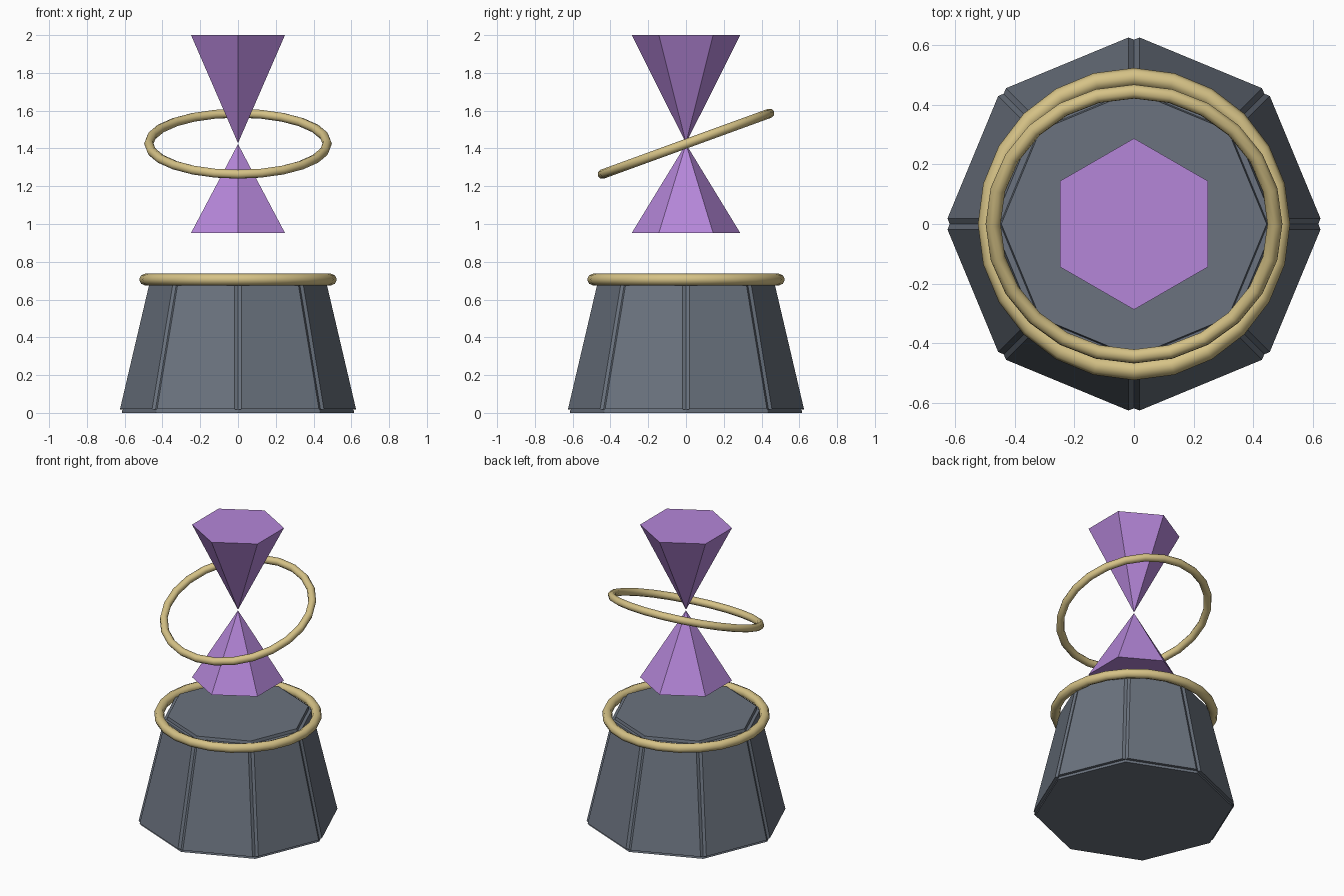
import bpy, bmesh, math
from mathutils import Matrix

cube = bpy.data.objects.get("Cube")
if cube:
    bpy.data.objects.remove(cube, do_unlink=True)


def material(name, colour):
    m = bpy.data.materials.new(name)
    m.use_nodes = True
    m.diffuse_color = (*colour, 1)
    m.node_tree.nodes["Principled BSDF"].inputs["Base Color"].default_value = (*colour, 1)
    return m


slate = material("slate grey", (0.145, 0.17, 0.21))
gold = material("pale gold", (0.67, 0.54, 0.24))
violet = material("violet crystal", (0.46, 0.24, 0.69))


def cone(name, sides, r_low, r_high, z_low, z_high, mat, groove=0):
    """Faceted cone, with optional stepped grooves along every edge."""
    bm = bmesh.new()
    bmesh.ops.create_cone(bm, cap_ends=True, segments=sides, radius1=r_low,
                          radius2=r_high, depth=z_high - z_low,
                          matrix=Matrix.Translation((0, 0, (z_low + z_high) / 2)))
    bmesh.ops.remove_doubles(bm, verts=bm.verts[:], dist=1e-5)
    if groove:
        bmesh.ops.bevel(bm, geom=bm.edges[:], offset=groove, offset_type='OFFSET',
                        segments=2, profile=0.0, affect='EDGES', clamp_overlap=True)
    bmesh.ops.recalc_face_normals(bm, faces=bm.faces[:])
    mesh = bpy.data.meshes.new(name)
    bm.to_mesh(mesh)
    bm.free()
    mesh.materials.append(mat)
    obj = bpy.data.objects.new(name, mesh)
    bpy.context.collection.objects.link(obj)
    return obj


def ring(name, major, minor, z, tilt=0):
    bpy.ops.mesh.primitive_torus_add(major_radius=major, minor_radius=minor,
                                     major_segments=24, minor_segments=8,
                                     location=(0, 0, z),
                                     rotation=(math.radians(tilt), 0, 0))
    obj = bpy.context.object
    obj.name = name
    obj.data.materials.append(gold)
    bpy.ops.object.shade_smooth()


# Eight-sided pedestal with grooved edges
cone("pedestal", 8, 0.637, 0.466, 0, 0.73, slate, groove=0.02)

# Rim ring on the pedestal and tilted ring around the crystals
ring("rim_ring", 0.492, 0.031, 0.706)
ring("floating_ring", 0.472, 0.025, 1.425, tilt=20)

# Two hexagonal crystals meeting point to point
cone("lower_crystal", 6, 0.287, 0, 0.953, 1.423, violet)
cone("upper_crystal", 6, 0, 0.287, 1.428, 2.0, violet)
